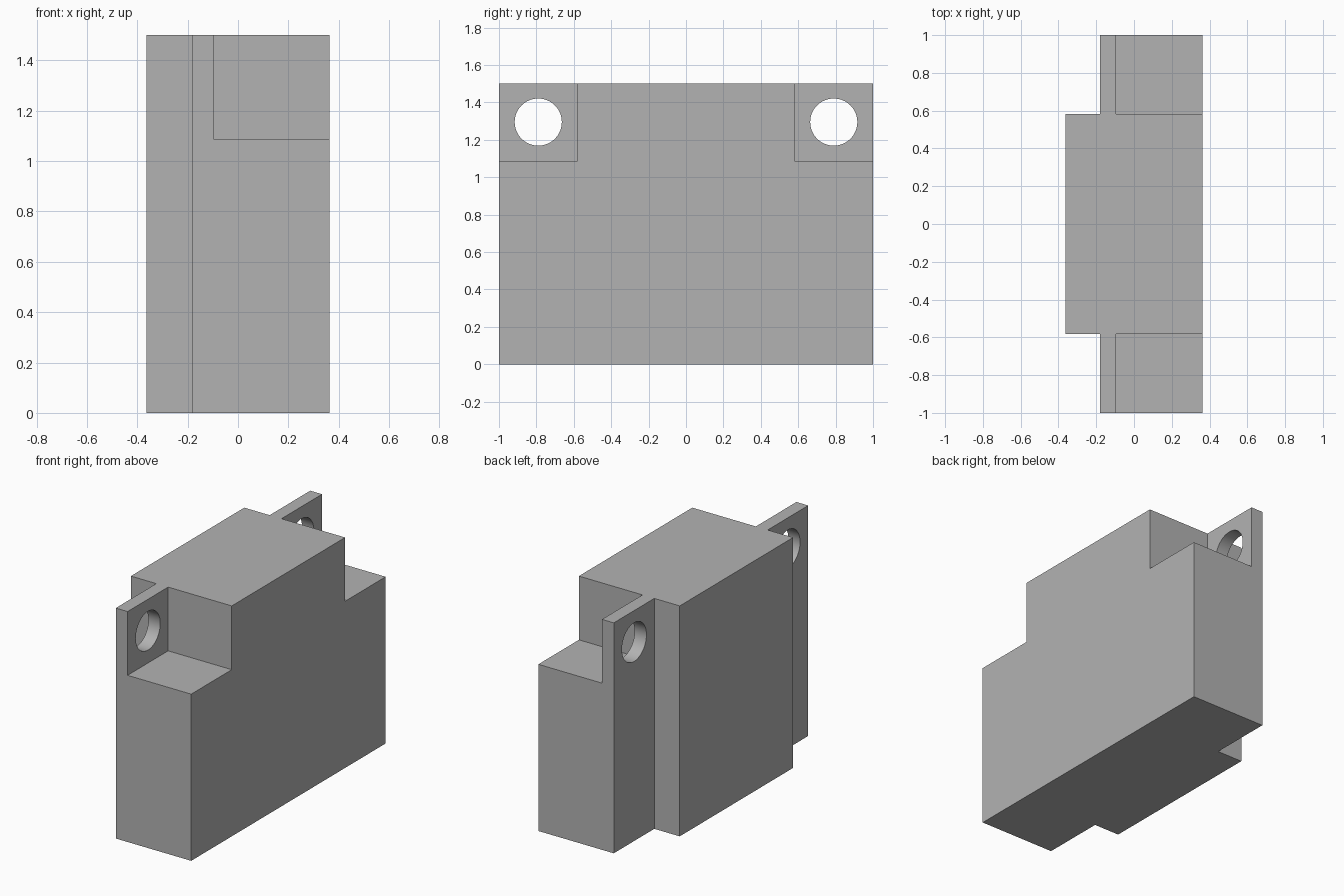
import bpy
import bmesh
from math import radians
from mathutils import Matrix, Vector

cube = bpy.data.objects.get("Cube")
if cube:
    bpy.data.objects.remove(cube, do_unlink=True)

# Main dimensions
HALF_X, HALF_Y, HEIGHT = 0.363, 1.0, 1.5
FLANGE_X = -0.18        # outer face of the mounting flanges
TAB_X = -0.095          # inner face of the mounting tabs
CORE_Y = 0.583          # half length of the raised middle
SHELF_Z = 1.085         # height of the shoulder shelves
HOLE_Y, HOLE_Z, HOLE_R = 0.79, 1.295, 0.126

grey = bpy.data.materials.new("plain_grey")
grey.use_nodes = True
colour = (0.45, 0.45, 0.45, 1)
grey.diffuse_color = colour
grey.node_tree.nodes["Principled BSDF"].inputs["Base Color"].default_value = colour


def add_object(name, bm):
    bmesh.ops.recalc_face_normals(bm, faces=bm.faces)
    mesh = bpy.data.meshes.new(name)
    bm.to_mesh(mesh)
    bm.free()
    mesh.materials.append(grey)
    obj = bpy.data.objects.new(name, mesh)
    bpy.context.collection.objects.link(obj)
    return obj


def cut(target, name, bm):
    cutter = add_object(name, bm)
    cutter.hide_render = True
    mod = target.modifiers.new(name, 'BOOLEAN')
    mod.operation = 'DIFFERENCE'
    mod.solver = 'EXACT'
    mod.object = cutter
    bpy.context.view_layer.objects.active = target
    bpy.ops.object.modifier_apply(modifier=name)
    bpy.data.objects.remove(cutter, do_unlink=True)


# Housing: stepped plan outline raised to full height
half = [(HALF_X, HALF_Y), (FLANGE_X, HALF_Y), (FLANGE_X, CORE_Y), (-HALF_X, CORE_Y)]
outline = half + [(x, -y) for x, y in reversed(half)]
bm = bmesh.new()
base = bm.faces.new([bm.verts.new((x, y, 0)) for x, y in outline])
top = bmesh.ops.extrude_face_region(bm, geom=[base])
bmesh.ops.translate(bm, vec=(0, 0, HEIGHT),
                    verts=[v for v in top["geom"] if isinstance(v, bmesh.types.BMVert)])
housing = add_object("housing", bm)

for side, label in ((-1, "front"), (1, "back")):
    # Shoulder notch that leaves a thin tab standing
    low = Vector((TAB_X, CORE_Y, SHELF_Z))
    high = Vector((HALF_X + 0.2, HALF_Y + 0.2, HEIGHT + 0.2))
    centre, size = (low + high) / 2, high - low
    centre.y *= side
    bm = bmesh.new()
    bmesh.ops.create_cube(bm, size=1, matrix=Matrix.Translation(centre) @ Matrix.Diagonal((*size, 1)))
    cut(housing, label + "_notch", bm)

    # Round mounting hole through the tab
    bm = bmesh.new()
    place = Matrix.Translation((FLANGE_X, side * HOLE_Y, HOLE_Z)) @ Matrix.Rotation(radians(90), 4, 'Y')
    bmesh.ops.create_cone(bm, cap_ends=True, segments=64, radius1=HOLE_R,
                          radius2=HOLE_R, depth=0.4, matrix=place)
    cut(housing, label + "_hole", bm)

# Smooth hole walls, crisp box edges
bpy.ops.object.select_all(action='DESELECT')
housing.select_set(True)
bpy.context.view_layer.objects.active = housing
bpy.ops.object.shade_smooth_by_angle(angle=radians(30))
